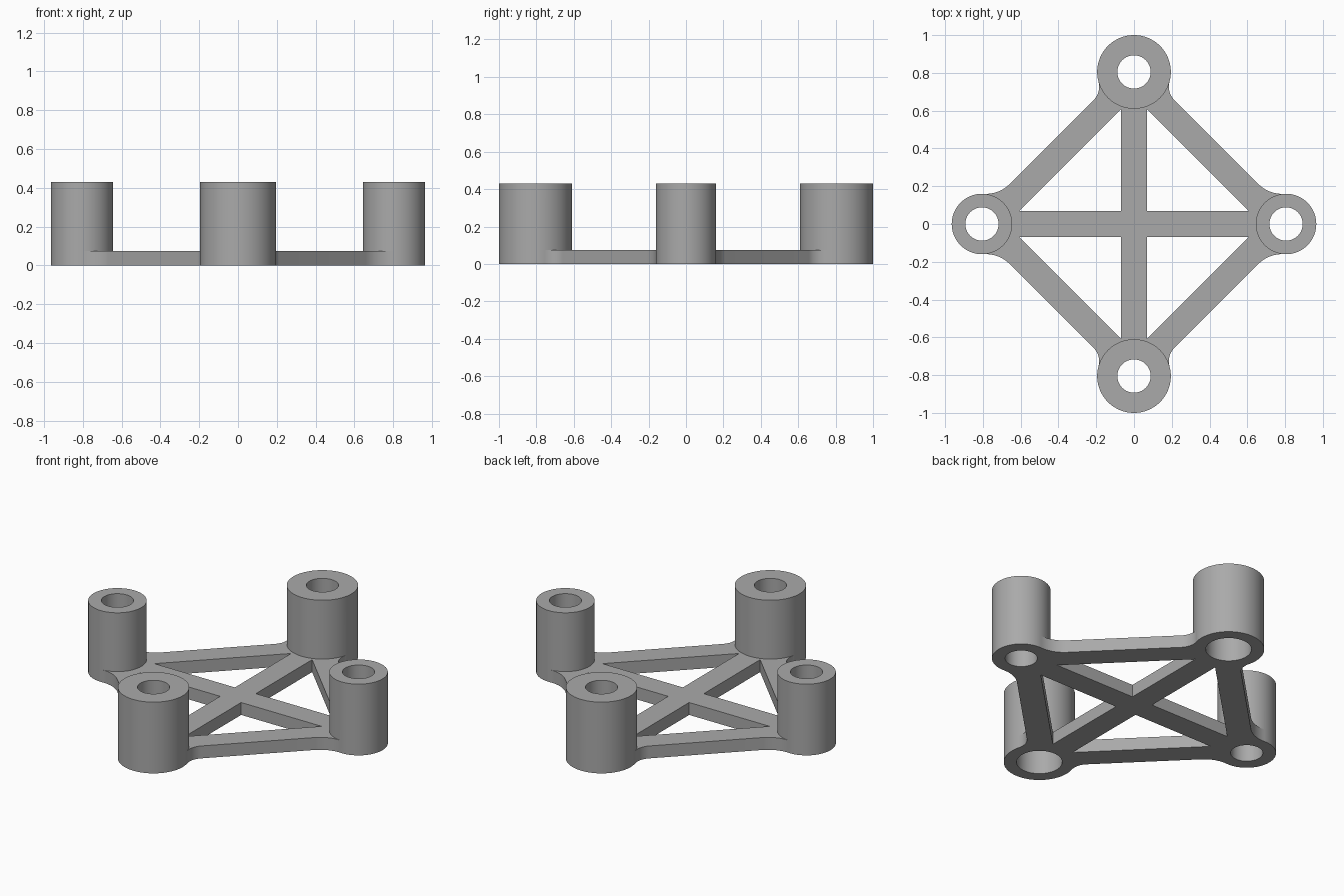
import bpy, bmesh
from math import sin, cos, pi, sqrt, atan2, radians
from mathutils import Vector

if "Cube" in bpy.data.objects:
    bpy.data.objects.remove(bpy.data.objects["Cube"])

HEIGHT, PLATE = 0.43, 0.075        # post and frame heights
OFFSET = 0.805                     # post distance from the centre
R_SIDE, R_END = 0.16, 0.195        # post radii
BAR, INNER, OUTER = 0.07, 0.677, 0.87   # half bar width, x + y of diagonal edges

grey = bpy.data.materials.new("grey")
grey.use_nodes = True
grey.diffuse_color = (0.4, 0.4, 0.4, 1)
grey.node_tree.nodes["Principled BSDF"].inputs["Base Color"].default_value = (0.4, 0.4, 0.4, 1)


def prism(name, points, z0, z1):
    """Extrude a flat outline from z0 to z1."""
    bm = bmesh.new()
    face = bm.faces.new([bm.verts.new((x, y, z0)) for x, y in points])
    top = bmesh.ops.extrude_face_region(bm, geom=[face])["geom"]
    bmesh.ops.translate(bm, vec=(0, 0, z1 - z0),
                        verts=[v for v in top if isinstance(v, bmesh.types.BMVert)])
    bmesh.ops.recalc_face_normals(bm, faces=bm.faces)
    mesh = bpy.data.meshes.new(name)
    bm.to_mesh(mesh)
    bm.free()
    mesh.materials.append(grey)
    obj = bpy.data.objects.new(name, mesh)
    bpy.context.collection.objects.link(obj)
    return obj


def disc(centre, radius, steps=96):
    return [(centre[0] + radius * cos(2 * pi * i / steps),
             centre[1] + radius * sin(2 * pi * i / steps)) for i in range(steps)]


def combine(target, tool, operation):
    """Apply a boolean and discard the tool."""
    mod = target.modifiers.new(operation.lower(), 'BOOLEAN')
    mod.operation, mod.object, mod.solver = operation, tool, 'EXACT'
    bpy.context.view_layer.objects.active = target
    bpy.ops.object.modifier_apply(modifier=mod.name)
    bpy.data.objects.remove(tool)


def fillet(post_radius, r, steps=14):
    """Arc from the right post onto the diagonal edge in the first quadrant."""
    n, t = Vector((1, 1)) / sqrt(2), Vector((-1, 1)) / sqrt(2)
    post = Vector((OFFSET, 0))
    gap = (OUTER - OFFSET) / sqrt(2)
    along = sqrt((post_radius + r) ** 2 - (gap + r) ** 2)
    centre = post + n * (gap + r) + t * along
    to_post = post - centre
    a0, a1 = atan2(to_post.y, to_post.x) % (2 * pi), radians(225)
    return [tuple(centre + r * Vector((cos(a), sin(a))))
            for a in (a0 + (a1 - a0) * i / steps for i in range(steps + 1))]


# Diamond frame outline with filleted corners, repeated round the quadrants
side = fillet(R_SIDE, 0.18)
end = [(y, x) for x, y in reversed(fillet(R_END, 0.1))]
quarter = side + end
outline = []
for sx, sy in ((1, 1), (-1, 1), (-1, -1), (1, -1)):
    part = [(x * sx, y * sy) for x, y in quarter]
    outline += part if sx * sy > 0 else part[::-1]
bracket = prism("bracket", outline, 0, PLATE)

# Triangular windows leave the cross bars and diagonals
tip = INNER - BAR
for sx in (1, -1):
    for sy in (1, -1):
        corners = [(BAR, BAR), (tip, BAR), (BAR, tip)]
        window = prism("window_cutter", [(x * sx, y * sy) for x, y in corners], -0.1, 0.2)
        combine(bracket, window, 'DIFFERENCE')

# Posts with through holes; the end posts are counterbored from below
posts = [((s * OFFSET, 0), R_SIDE) for s in (1, -1)] + [((0, s * OFFSET), R_END) for s in (1, -1)]
for centre, radius in posts:
    combine(bracket, prism("post", disc(centre, radius), 0, HEIGHT), 'UNION')
for centre, radius in posts:
    combine(bracket, prism("hole_cutter", disc(centre, 0.088), -0.1, 0.6), 'DIFFERENCE')
    if radius == R_END:
        combine(bracket, prism("recess_cutter", disc(centre, 0.125), -0.1, 0.26), 'DIFFERENCE')

bpy.ops.object.select_all(action='DESELECT')
bracket.select_set(True)
bpy.context.view_layer.objects.active = bracket
bpy.ops.object.shade_smooth_by_angle(angle=radians(30))
